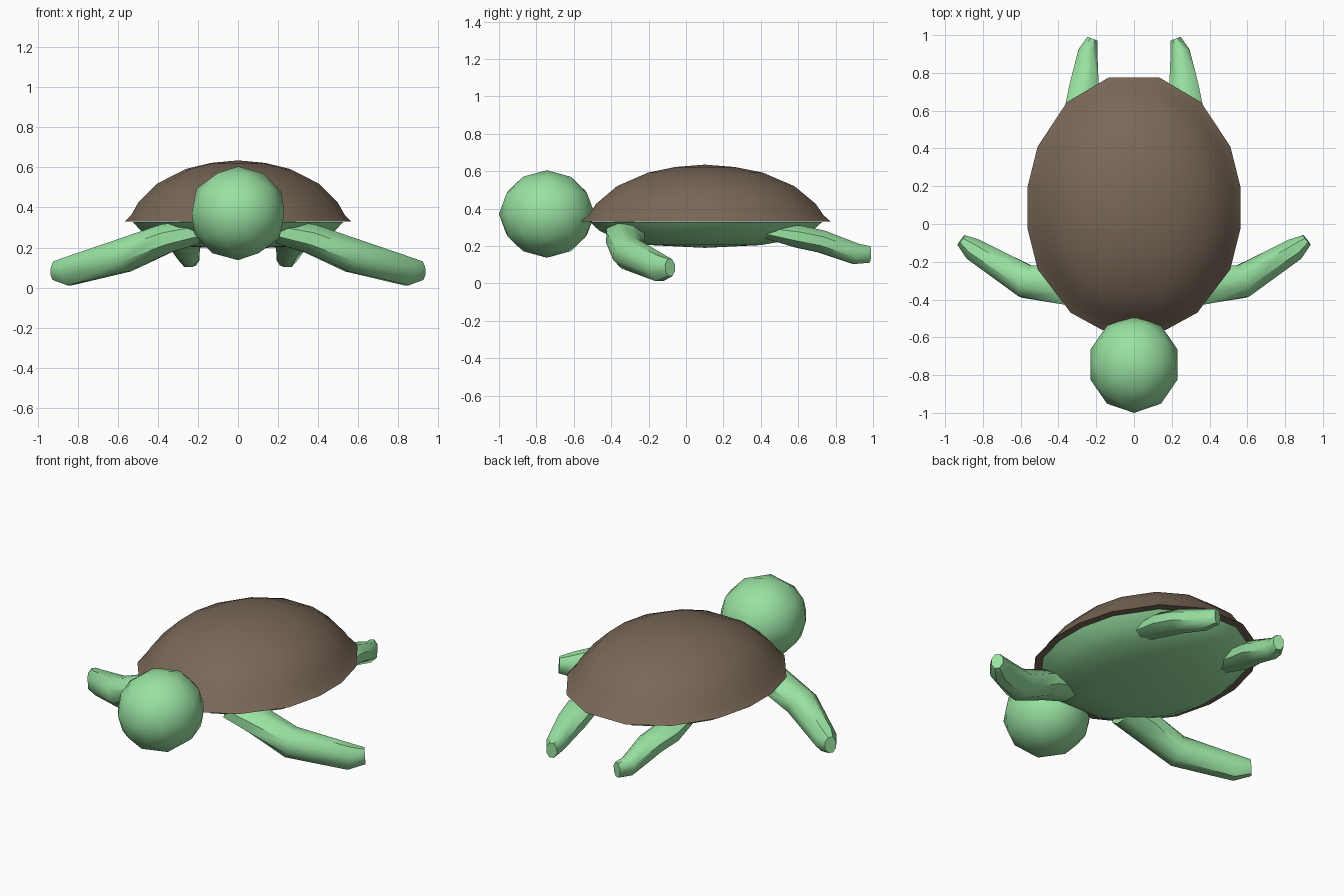
import bpy, bmesh, math
from mathutils import Vector

if "Cube" in bpy.data.objects:
    bpy.data.objects.remove(bpy.data.objects["Cube"])


def material(name, color):
    m = bpy.data.materials.new(name)
    m.diffuse_color = (*color, 1)
    m.use_nodes = True
    m.node_tree.nodes["Principled BSDF"].inputs["Base Color"].default_value = m.diffuse_color
    return m


GREEN = material("skin green", (0.32, 0.76, 0.36))
BROWN = material("shell brown", (0.19, 0.137, 0.095))


def finish(bm, name, mat, angle):
    bmesh.ops.recalc_face_normals(bm, faces=bm.faces)
    mesh = bpy.data.meshes.new(name)
    bm.to_mesh(mesh)
    bm.free()
    ob = bpy.data.objects.new(name, mesh)
    bpy.context.collection.objects.link(ob)
    mesh.materials.append(mat)
    bpy.ops.object.select_all(action='DESELECT')
    bpy.context.view_layer.objects.active = ob
    ob.select_set(True)
    bpy.ops.object.shade_smooth_by_angle(angle=math.radians(angle))
    return ob


def bridge(bm, rings):
    for a, b in zip(rings, rings[1:]):
        n = len(a)
        for i in range(n):
            j = (i + 1) % n
            bm.faces.new((a[i], a[j], b[j], b[i]))


def fan(bm, ring, point):
    tip = bm.verts.new(point)
    for i in range(len(ring)):
        bm.faces.new((ring[i], ring[(i + 1) % len(ring)], tip))


# Oval shell outline, shared by the dome and the belly
CENTER = Vector((0, 0.1, 0))
OUTLINE = [(0.135, 0.775), (0.355, 0.645), (0.51, 0.41), (0.565, 0.19),
           (0.565, -0.02), (0.51, -0.24), (0.335, -0.47), (0.17, -0.56)]
OUTLINE += [(-x, y) for x, y in reversed(OUTLINE)]


def dome(name, mat, levels, pole, angle):
    """Stack scaled copies of the outline; close with a pole and a flat base."""
    bm = bmesh.new()
    rings = [[bm.verts.new((x * f, CENTER.y + (y - CENTER.y) * f, z))
              for x, y in OUTLINE] for f, z in levels]
    bridge(bm, rings)
    fan(bm, rings[-1], (0, CENTER.y, pole))
    bm.faces.new(rings[0])
    return finish(bm, name, mat, angle)


dome("shell", BROWN, [(1, 0.33), (0.94, 0.365), (0.88, 0.425), (0.71, 0.52),
                      (0.46, 0.592), (0.24, 0.622)], 0.635, 50)
dome("belly", GREEN, [(0.93, 0.328), (0.85, 0.28), (0.7, 0.235),
                      (0.45, 0.205)], 0.19, 50)

# Head
bm = bmesh.new()
bmesh.ops.create_icosphere(bm, subdivisions=2, radius=1)
for v in bm.verts:
    v.co = Vector((v.co.x * 0.243, v.co.y * 0.256 - 0.744, v.co.z * 0.234 + 0.371))
finish(bm, "head", GREEN, 50)


def flipper(name, stations, side):
    """Tapered tube; each station is (x, y, z, half width, half height)."""
    bm = bmesh.new()
    pts = [Vector((s[0] * side, s[1], s[2])) for s in stations]
    rings = []
    for i, s in enumerate(stations):
        t = (pts[min(i + 1, len(pts) - 1)] - pts[max(i - 1, 0)]).normalized()
        across = t.cross(Vector((0, 0, 1))).normalized()
        up = across.cross(t)
        rings.append([bm.verts.new(pts[i] + across * s[3] * math.cos(a)
                                   + up * s[4] * math.sin(a))
                      for a in (math.tau * (k + 0.5) / 8 for k in range(8))])
    bridge(bm, rings)
    bm.faces.new(rings[0])
    bm.faces.new(rings[-1])
    finish(bm, name, GREEN, 45)


FRONT = [(0.2, -0.33, 0.28, 0.1, 0.065), (0.36, -0.325, 0.245, 0.11, 0.08),
         (0.57, -0.305, 0.16, 0.095, 0.09), (0.85, -0.135, 0.08, 0.065, 0.075),
         (0.915, -0.085, 0.085, 0.035, 0.05)]
REAR = [(0.28, 0.4, 0.285, 0.07, 0.04), (0.285, 0.6, 0.25, 0.09, 0.065),
        (0.265, 0.72, 0.225, 0.085, 0.065), (0.245, 0.91, 0.157, 0.055, 0.06),
        (0.22, 0.98, 0.155, 0.032, 0.048)]
for side, word in ((1, "right"), (-1, "left")):
    flipper("front_flipper_" + word, FRONT, side)
    flipper("rear_flipper_" + word, REAR, side)
